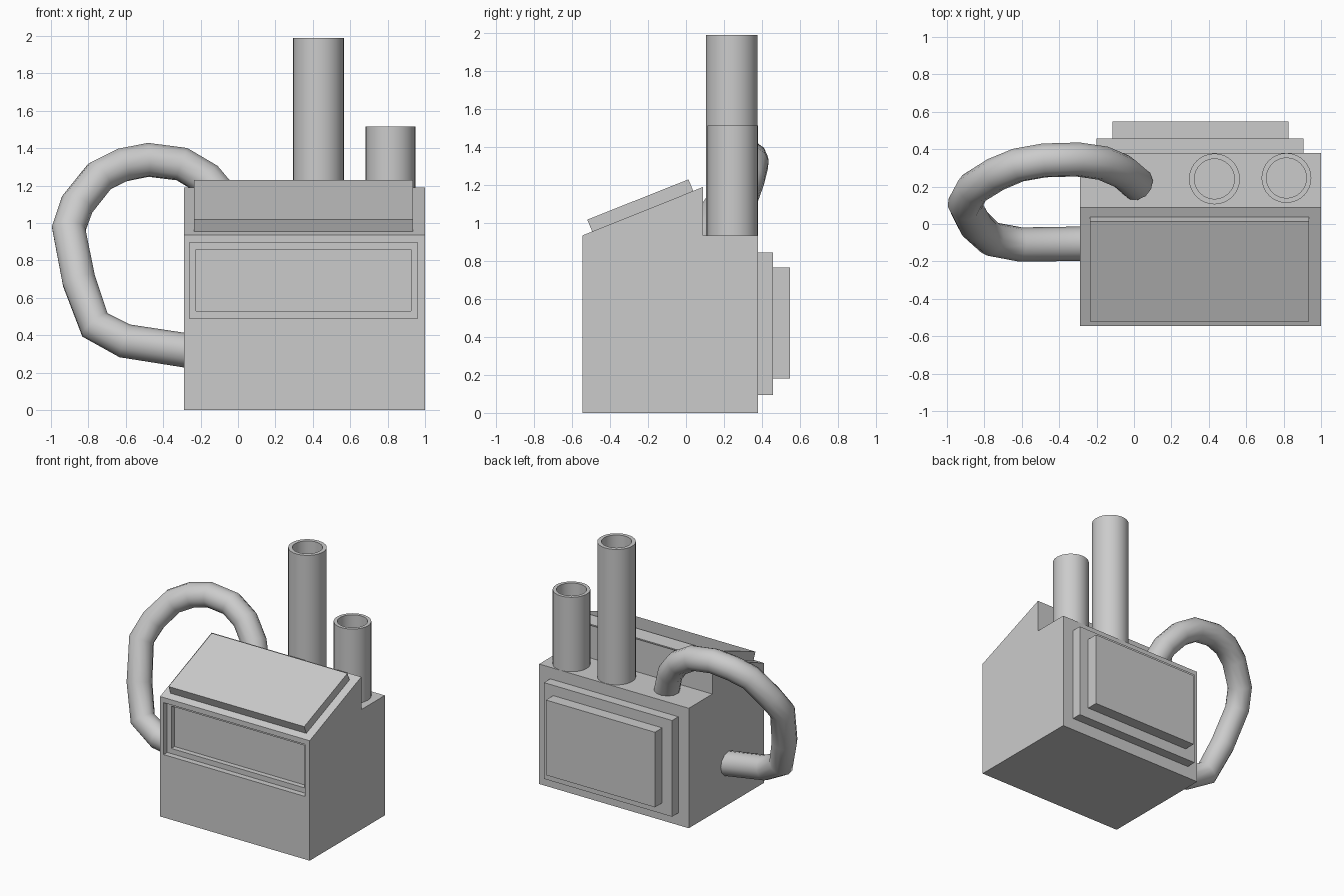
import bpy, bmesh
from mathutils import Vector

if "Cube" in bpy.data.objects:
    bpy.data.objects.remove(bpy.data.objects["Cube"])


def new_object(name, bm):
    bmesh.ops.recalc_face_normals(bm, faces=bm.faces)
    mesh = bpy.data.meshes.new(name)
    bm.to_mesh(mesh)
    bm.free()
    ob = bpy.data.objects.new(name, mesh)
    bpy.context.collection.objects.link(ob)
    return ob


def extrude_profile(name, yz, x0, x1):
    """Side profile in y/z, extruded along x."""
    bm = bmesh.new()
    face = bm.faces.new([bm.verts.new((x0, y, z)) for y, z in yz])
    ext = bmesh.ops.extrude_face_region(bm, geom=[face])
    verts = [g for g in ext["geom"] if isinstance(g, bmesh.types.BMVert)]
    bmesh.ops.translate(bm, verts=verts, vec=(x1 - x0, 0, 0))
    return new_object(name, bm)


def box(name, x0, x1, y0, y1, z0, z1):
    return extrude_profile(name, [(y0, z0), (y1, z0), (y1, z1), (y0, z1)], x0, x1)


def chimney(name, x, y, r, r_in, z0, z1):
    """Open-topped pipe: cylinder, inset rim, bore pushed down."""
    bm = bmesh.new()
    bmesh.ops.create_cone(bm, cap_ends=True, segments=32, radius1=r, radius2=r, depth=z1 - z0)
    bmesh.ops.translate(bm, verts=bm.verts, vec=(x, y, (z0 + z1) / 2))
    top = max(bm.faces, key=lambda f: f.calc_center_median().z)
    centre = Vector((x, y, z1))
    bmesh.ops.inset_region(bm, faces=[top], thickness=r - r_in)
    ext = bmesh.ops.extrude_face_region(bm, geom=[top])
    verts = [g for g in ext["geom"] if isinstance(g, bmesh.types.BMVert)]
    bmesh.ops.delete(bm, geom=[f for f in [top] if f.is_valid], context="FACES_ONLY")
    bmesh.ops.translate(bm, verts=verts, vec=(0, 0, z0 + 0.01 - centre.z))
    ob = new_object(name, bm)
    bpy.ops.object.select_all(action="DESELECT")
    ob.select_set(True)
    bpy.context.view_layer.objects.active = ob
    bpy.ops.object.shade_smooth_by_angle()
    return ob


# Main housing with sloped top and rear ledge
body = extrude_profile("housing", [(-0.545, 0), (0.38, 0), (0.38, 0.935), (0.09, 0.935),
                                   (0.09, 1.19), (-0.545, 0.935)], -0.29, 1.0)

# Stepped window recess in the front
for i, (x0, x1, depth, z0, z1) in enumerate([(-0.26, 0.96, 0.045, 0.49, 0.895),
                                             (-0.225, 0.925, 0.085, 0.53, 0.86)]):
    cutter = box(f"window_cutter_{i}", x0, x1, -0.7, -0.545 + depth, z0, z1)
    cutter.hide_render = True
    cutter.hide_set(True)
    cutter.display_type = "WIRE"
    mod = body.modifiers.new("window", "BOOLEAN")
    mod.operation = "DIFFERENCE"
    mod.solver = "EXACT"
    mod.object = cutter

# Raised slab on the slope
extrude_profile("top_panel", [(-0.494, 0.955), (0.038, 1.169), (0.013, 1.23), (-0.52, 1.018)],
                -0.235, 0.935)

# Stepped rear panel
box("rear_panel_outer", -0.2, 0.905, 0.37, 0.457, 0.095, 0.845)
box("rear_panel_inner", -0.115, 0.825, 0.44, 0.547, 0.18, 0.765)

# Chimneys
chimney("tall_chimney", 0.43, 0.241, 0.136, 0.107, 0.93, 1.99)
chimney("short_chimney", 0.815, 0.246, 0.133, 0.107, 0.93, 1.515)

# Bent hose from the left side over to the rear ledge
path = [(-0.25, -0.105, 0.315), (-0.605, -0.11, 0.37), (-0.765, -0.08, 0.455),
        (-0.85, 0.0, 0.69), (-0.905, 0.105, 0.97), (-0.86, 0.19, 1.1),
        (-0.74, 0.265, 1.25), (-0.62, 0.315, 1.31), (-0.48, 0.34, 1.338),
        (-0.3, 0.345, 1.315), (-0.165, 0.325, 1.235), (-0.06, 0.28, 1.11), (0.015, 0.215, 0.93)]
curve = bpy.data.curves.new("hose", "CURVE")
curve.dimensions = "3D"
curve.bevel_depth = 0.092
curve.bevel_resolution = 4
curve.use_fill_caps = True
spline = curve.splines.new("POLY")
spline.points.add(len(path) - 1)
for p, co in zip(spline.points, path):
    p.co = (*co, 1)
spline.use_smooth = True
bpy.context.collection.objects.link(bpy.data.objects.new("hose", curve))
